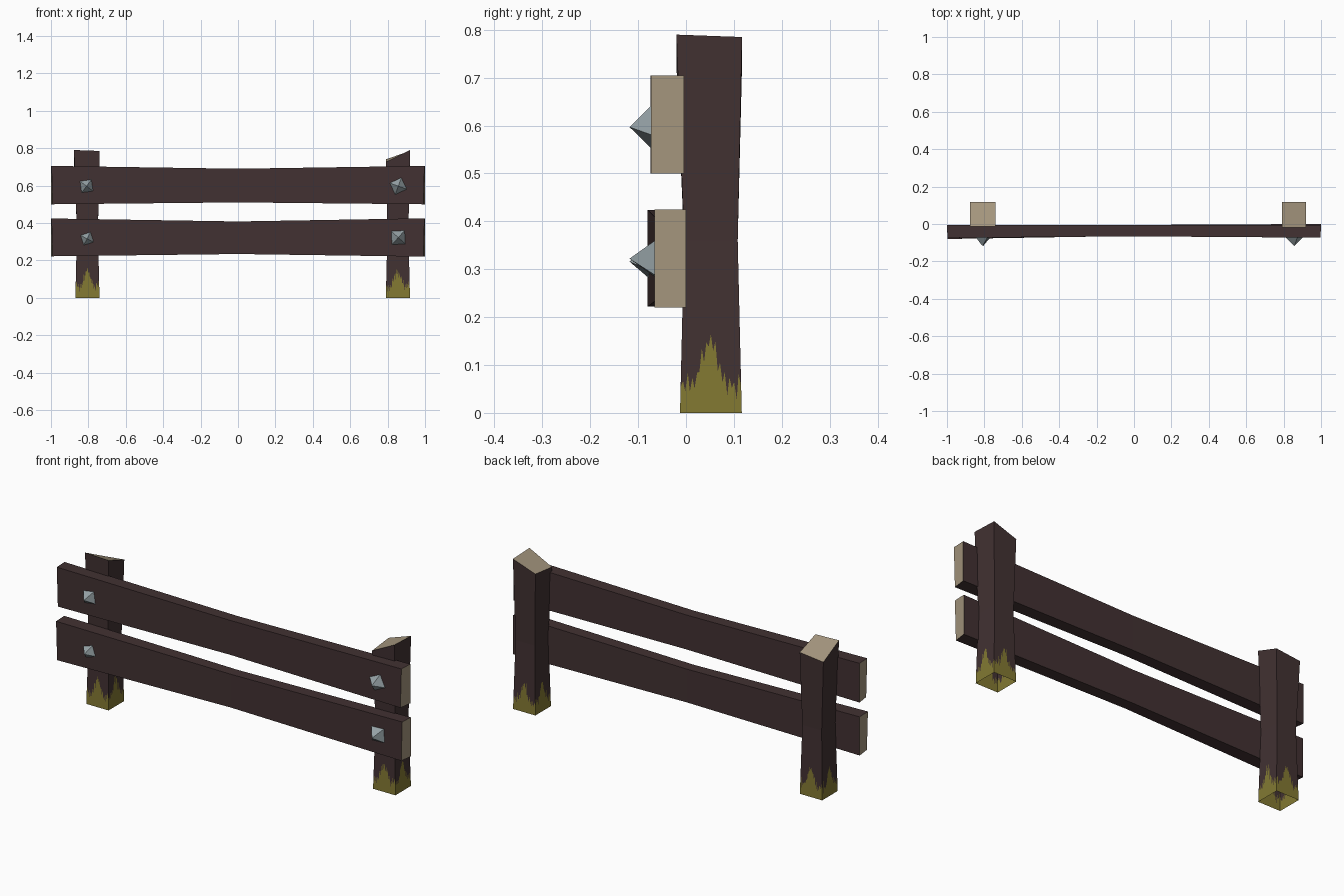
import bpy, bmesh, math, random
from mathutils import Vector, Matrix

if "Cube" in bpy.data.objects:
    bpy.data.objects.remove(bpy.data.objects["Cube"])

random.seed(4)


def material(name, rgb):
    m = bpy.data.materials.new(name)
    m.diffuse_color = (*rgb, 1)
    m.use_nodes = True
    m.node_tree.nodes["Principled BSDF"].inputs["Base Color"].default_value = m.diffuse_color
    return m


WOOD = material("dark wood", (0.054, 0.031, 0.032))
CUT = material("pale cut wood", (0.37, 0.30, 0.205))
MOSS = material("moss", (0.225, 0.19, 0.032))
IRON = material("grey iron", (0.31, 0.37, 0.39))


def finish(bm, name, mats):
    bmesh.ops.remove_doubles(bm, verts=bm.verts, dist=1e-5)
    mesh = bpy.data.meshes.new(name)
    bm.to_mesh(mesh)
    bm.free()
    for m in mats:
        mesh.materials.append(m)
    ob = bpy.data.objects.new(name, mesh)
    bpy.context.collection.objects.link(ob)
    return ob


SIGNS = [(-1, -1), (1, -1), (1, 1), (-1, 1)]


def post(name, x, angle):
    """Waisted post, slanted pale top, open bottom, ragged moss at the foot."""
    bm = bmesh.new()

    def face(points, mat):
        f = bm.faces.new([bm.verts.new(p) for p in points])
        f.material_index = mat

    base = [Vector((sx * 0.0645, sy * 0.0645, 0)) for sx, sy in SIGNS]
    waist = [Vector((sx * 0.056, sy * 0.056, 0.36)) for sx, sy in SIGNS]
    top = [Vector((sx * 0.065, sy * (0.065 if sy > 0 else 0.072), z))
           for (sx, sy), z in zip(SIGNS, (0.725, 0.79, 0.785, 0.74))]
    n = 26
    for i in range(4):
        j = (i + 1) % 4
        low, edge = [], []
        for k in range(n + 1):
            t = k / n
            # moss is tallest in the middle of each side, with ragged tips
            h = 0.055
            if 0 < k < n:
                peak = math.exp(-((t - 0.48) / 0.17) ** 2)
                h = 0.045 + 0.085 * peak + random.uniform(0, 0.03)
                h += 0.018 if k % 2 else -0.018
            b, w = base[i].lerp(base[j], t), waist[i].lerp(waist[j], t)
            low.append(b)
            edge.append(b.lerp(w, h / 0.36))
        for k in range(n):
            face([low[k], low[k + 1], edge[k + 1], edge[k]], 1)
        face(edge + [waist[j], waist[i]], 0)
        face([waist[i], waist[j], top[j], top[i]], 0)
    face(top, 2)
    ob = finish(bm, name, [WOOD, MOSS, CUT])
    ob.data.transform(Matrix.Translation((x, 0.052, 0)) @ Matrix.Rotation(angle, 4, 'Z'))


def rail(name, sections):
    """Plank from (x, y front, y back, z bottom, z top) sections, pale ends."""
    bm = bmesh.new()
    rings = []
    for x, yf, yb, zb, zt in sections:
        rings.append([bm.verts.new(p) for p in
                      ((x, yf, zb), (x, yb, zb), (x, yb, zt), (x, yf, zt))])
    for a, b in zip(rings, rings[1:]):
        for i in range(4):
            j = (i + 1) % 4
            bm.faces.new((a[i], b[i], b[j], a[j]))
    for ring in (rings[0], rings[-1]):
        bm.faces.new(ring).material_index = 1
    # front edges of the ends are sawn slightly back
    for ring, s in ((rings[0], 1), (rings[-1], -1)):
        ring[0].co.x += s * 0.009
        ring[3].co.x += s * 0.003
    bmesh.ops.recalc_face_normals(bm, faces=bm.faces)
    finish(bm, name, [WOOD, CUT])


def bolt(name, x, y, z, radius, turn):
    """Four-sided pyramid head pointing forward."""
    bm = bmesh.new()
    depth = 0.118 + y
    bmesh.ops.create_cone(bm, cap_ends=True, segments=4, radius1=radius, radius2=0,
                          depth=depth)
    m = (Matrix.Translation((x, y - depth / 2, z)) @ Matrix.Rotation(math.pi / 2, 4, 'X')
         @ Matrix.Rotation(math.radians(45 + turn), 4, 'Z'))
    bmesh.ops.transform(bm, matrix=m, verts=bm.verts)
    finish(bm, name, [IRON])


# posts: the same post, turned a quarter for the left one
post("right_post", 0.855, 0)
post("left_post", -0.805, -math.pi / 2)

# rails, narrower in the middle
rail("upper_rail", [(-1, -0.074, -0.006, 0.5, 0.705),
                    (0, -0.066, -0.006, 0.51, 0.69),
                    (1, -0.073, -0.004, 0.5, 0.705)])
rail("lower_rail", [(-1, -0.08, -0.008, 0.222, 0.424),
                    (0, -0.064, -0.005, 0.234, 0.408),
                    (1, -0.066, 0.0, 0.22, 0.425)])

# bolt heads
bolt("upper_left_bolt", -0.81, -0.070, 0.597, 0.046, 8)
bolt("upper_right_bolt", 0.857, -0.070, 0.597, 0.05, 25)
bolt("lower_left_bolt", -0.807, -0.074, 0.316, 0.042, 18)
bolt("lower_right_bolt", 0.857, -0.064, 0.322, 0.052, 3)
